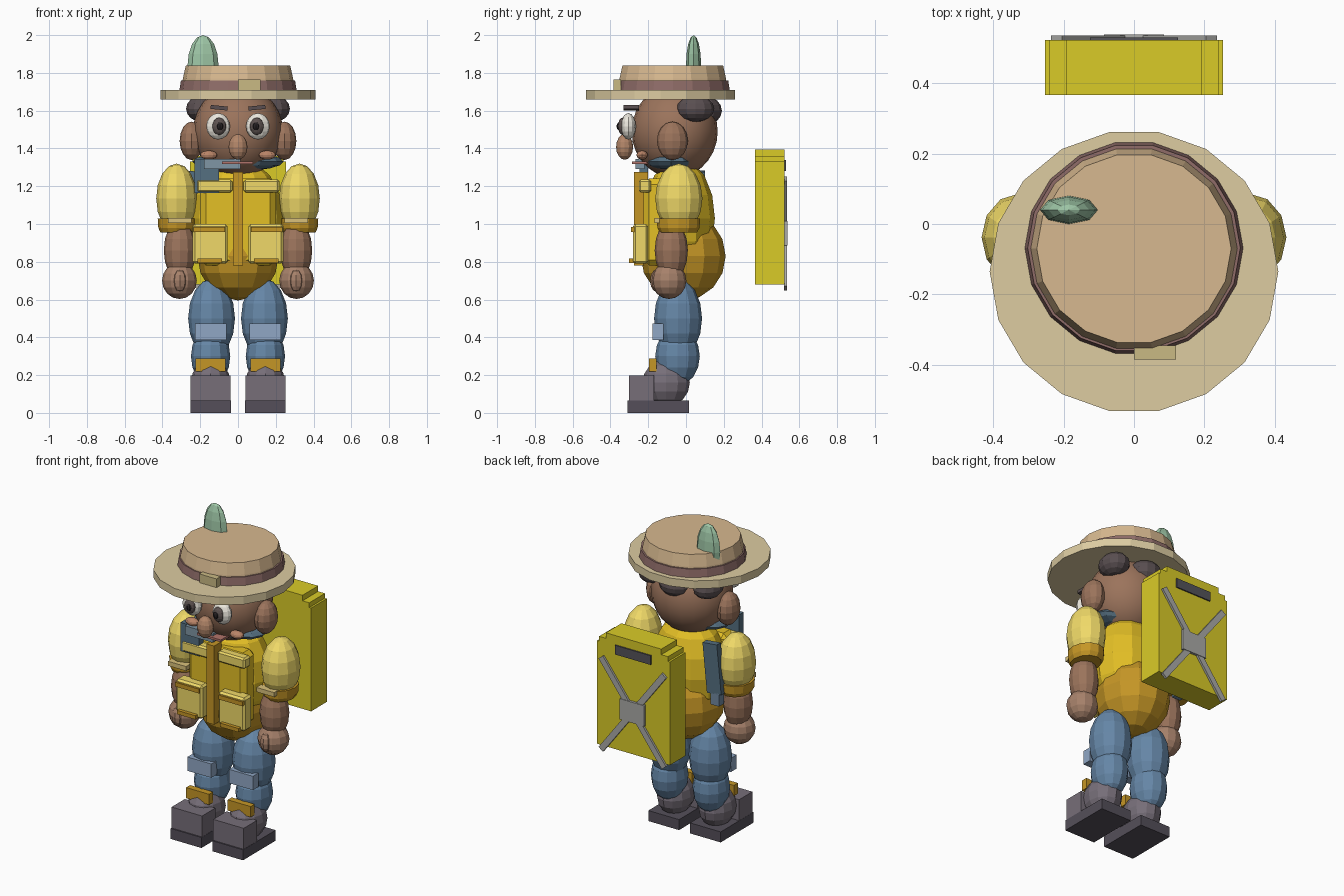
import bpy, bmesh
from math import pi, sin, cos, atan2, hypot
from mathutils import Matrix, Vector

if "Cube" in bpy.data.objects:
    bpy.data.objects.remove(bpy.data.objects["Cube"])

mats = {}


def paint(ob, hexcol):
    if hexcol not in mats:
        m = bpy.data.materials.new("paint_" + hexcol)
        lin = [(int(hexcol[i:i + 2], 16) / 255) ** 2.2 for i in (0, 2, 4)]
        m.diffuse_color = (*lin, 1)
        m.use_nodes = True
        m.node_tree.nodes["Principled BSDF"].inputs["Base Color"].default_value = m.diffuse_color
        mats[hexcol] = m
    ob.data.materials.append(mats[hexcol])


def finish(name, bm, col, smooth=False):
    bmesh.ops.recalc_face_normals(bm, faces=bm.faces)
    me = bpy.data.meshes.new(name)
    for f in bm.faces:
        f.smooth = smooth
    bm.to_mesh(me)
    bm.free()
    ob = bpy.data.objects.new(name, me)
    bpy.context.collection.objects.link(ob)
    paint(ob, col)
    return ob


def ball(name, c, r, col, seg=12, rings=8, smooth=False):
    bm = bmesh.new()
    mat = Matrix.Translation(c) @ Matrix.Diagonal((*r, 1))
    bmesh.ops.create_uvsphere(bm, u_segments=seg, v_segments=rings, radius=1, matrix=mat)
    return finish(name, bm, col, smooth)


def box(name, x, y, z, col, roll=0.0, bevel=0.0):
    """x, y, z are (low, high) pairs; roll turns the box about the y axis."""
    c = [(a + b) / 2 for a, b in (x, y, z)]
    s = [abs(b - a) for a, b in (x, y, z)]
    bm = bmesh.new()
    mat = Matrix.Translation(c) @ Matrix.Rotation(roll, 4, 'Y') @ Matrix.Diagonal((*s, 1))
    bmesh.ops.create_cube(bm, size=1, matrix=mat)
    if bevel:
        bmesh.ops.bevel(bm, geom=bm.edges[:], offset=bevel, segments=1, affect='EDGES')
    return finish(name, bm, col)


def lathe(name, c, profile, col, n=18, sy=1.0):
    """Stack of n-sided rings (radius, z), capped at both ends."""
    bm = bmesh.new()
    rings = [[bm.verts.new((c[0] + r * cos(2 * pi * i / n), c[1] + sy * r * sin(2 * pi * i / n), z))
              for i in range(n)] for r, z in profile]
    for a, b in zip(rings, rings[1:]):
        for i in range(n):
            bm.faces.new((a[i], a[(i + 1) % n], b[(i + 1) % n], b[i]))
    bm.faces.new(rings[0])
    bm.faces.new(rings[-1])
    return finish(name, bm, col)


SKIN, HAIR, YEL, GOLD, PALE = "9A735C", "5A5052", "E3BE2A", "C4952A", "EFD868"
DENIM, PATCH, BOOT, SOLE, SCARF = "6585A5", "8FA6C4", "766E78", "55505A", "566F80"

# Hat
lathe("hat_brim", (0, -.135), [(.41, 1.66), (.41, 1.71)], "DCCBA0", sy=.98)
lathe("hat_band", (0, -.068), [(.31, 1.71), (.302, 1.76)], "8E6C68", sy=.98)
lathe("hat_crown", (0, -.07), [(.3, 1.71), (.292, 1.77), (.276, 1.84)], "D6B78E", sy=.98)
box("hat_tag", (0, .12), (-.385, -.345), (1.71, 1.765), "C9B883")
ball("feather", (-.185, .04, 1.84), (.082, .04, .16), "9CC4A4", 8, 8)

# Head and face
ball("head", (0, -.06, 1.49), (.238, .228, .245), SKIN, 20, 14, True)
ball("nose", (0, -.325, 1.408), (.05, .045, .068), "B08468")
box("mouth", (-.085, .08), (-.285, -.2), (1.318, 1.332), "B0736A")
ball("hair_back", (0, .105, 1.6), (.1, .085, .075), HAIR)
for s, side in ((-1, "left"), (1, "right")):
    ball(f"ear_{side}", (s * .245, -.072, 1.44), (.064, .082, .102), SKIN)
    ball(f"hair_{side}", (s * .19, .05, 1.61), (.085, .1, .07), HAIR)
    ball(f"cheek_{side}", (s * .155, -.232, 1.365), (.045, .03, .024), "B98468")
    ball(f"eye_{side}", (s * .105, -.305, 1.517), (.063, .04, .07), "ECE8DE")
    ball(f"iris_{side}", (s * .1, -.335, 1.517), (.037, .025, .046), "5E5452")
    ball(f"pupil_{side}", (s * .095, -.352, 1.517), (.019, .016, .022), "2A2628", 8, 6)
    box(f"eyebrow_{side}", (s * .055, s * .145), (-.33, -.25), (1.605, 1.626), HAIR, roll=s * -.1)

# Neck scarf with its hanging ends
ball("scarf", (0, -.08, 1.33), (.24, .135, .05), SCARF)
box("scarf_end", (-.23, -.1), (-.245, -.2), (1.165, 1.345), SCARF)
box("scarf_knot", (-.18, .012), (-.268, -.22), (1.29, 1.345), "7F95A3")
box("side_pouch", (-.3, -.2), (.06, .1), (.97, 1.28), SCARF, roll=.1)
box("side_pouch_clip", (-.3, -.24), (.05, .1), (.9, .98), "7088A0")

# Body and vest
ball("chest", (0, -.035, 1.03), (.24, .188, .32), YEL)
ball("belly", (0, -.015, .83), (.215, .225, .235), GOLD)
box("vest_front", (-.2, .2), (-.225, -.1), (.78, 1.24), YEL, bevel=.03)
box("zip", (-.026, .026), (-.275, -.2), (.78, 1.275), GOLD)
for s, side in ((-1, "left"), (1, "right")):
    box(f"chest_strap_{side}", (s * .03, s * .22), (-.25, -.185), (1.167, 1.235), PALE, bevel=.01)
    box(f"pocket_{side}", (s * .055, s * .24), (-.28, -.2), (.79, 1.0), PALE, bevel=.012)
    box(f"pocket_flap_{side}", (s * .068, s * .235), (-.292, -.26), (.958, .985), GOLD)
    box(f"pocket_hem_{side}", (s * .085, s * .215), (-.302, -.26), (.793, .817), GOLD)

# Arms
for s, side in ((-1, "left"), (1, "right")):
    ball(f"sleeve_{side}", (s * .325, -.038, 1.135), (.108, .125, .185), PALE)
    lathe(f"sleeve_cuff_{side}", (s * .325, -.04), [(.085, .955), (.097, .98), (.1, 1.03)], GOLD, 12, 1.15)
    box(f"cuff_trim_{side}", (s * .245, s * .37), (-.168, -.12), (1.005, 1.033), "D9C07A")
    ball(f"forearm_{side}", (s * .308, -.078, .86), (.085, .088, .16), SKIN)
    ball(f"hand_{side}", (s * .31, -.09, .7), (.092, .092, .097), "A5806A")
    ball(f"thumb_{side}", (s * .308, -.155, .7), (.04, .035, .06), "A5806A", 8, 6)

# Legs and boots
for s, side in ((-1, "left"), (1, "right")):
    cx = s * .145
    ball(f"thigh_{side}", (s * .14, -.042, .5), (.124, .127, .21), DENIM)
    ball(f"shin_{side}", (cx, -.045, .3), (.104, .118, .155), DENIM)
    box(f"knee_patch_{side}", (cx - .083, cx + .083), (-.178, -.12), (.385, .472), PATCH)
    ball(f"boot_{side}", (cx, -.105, .16), (.104, .125, .125), BOOT)
    box(f"boot_trim_{side}", (cx - .08, cx + .08), (-.195, -.155), (.22, .287), GOLD)
    box(f"boot_toe_{side}", (cx - .106, cx + .106), (-.302, -.17), (.06, .198), BOOT)
    box(f"boot_sole_{side}", (cx - .107, cx + .107), (-.31, .015), (0, .066), SOLE)

# Backpack can: stepped-top outline pushed through in y
half = [(.253, .68), (.253, 1.33), (.24, 1.33), (.24, 1.36), (.193, 1.36), (.193, 1.395)]
outline = half + [(-x, z) for x, z in reversed(half)]
bm = bmesh.new()
face = bm.faces.new([bm.verts.new((x, .366, z)) for x, z in outline])
ext = bmesh.ops.extrude_face_region(bm, geom=[face])
bmesh.ops.translate(bm, vec=(0, .156, 0), verts=[v for v in ext["geom"] if isinstance(v, bmesh.types.BMVert)])
finish("pack_can", bm, "D9CA2C")
box("pack_handle", (-.125, .125), (.515, .53), (1.28, 1.338), "55545A")
length = hypot(.44, .58)
for s, side in ((-1, "a"), (1, "b")):
    box(f"pack_brace_{side}", (-length / 2, length / 2), (.52, .535), (.93, .968), "A9A9A6",
        roll=s * atan2(.58, .44))
box("pack_plate", (-.085, .085), (.519, .538), (.885, 1.015), "A9A9A6")
